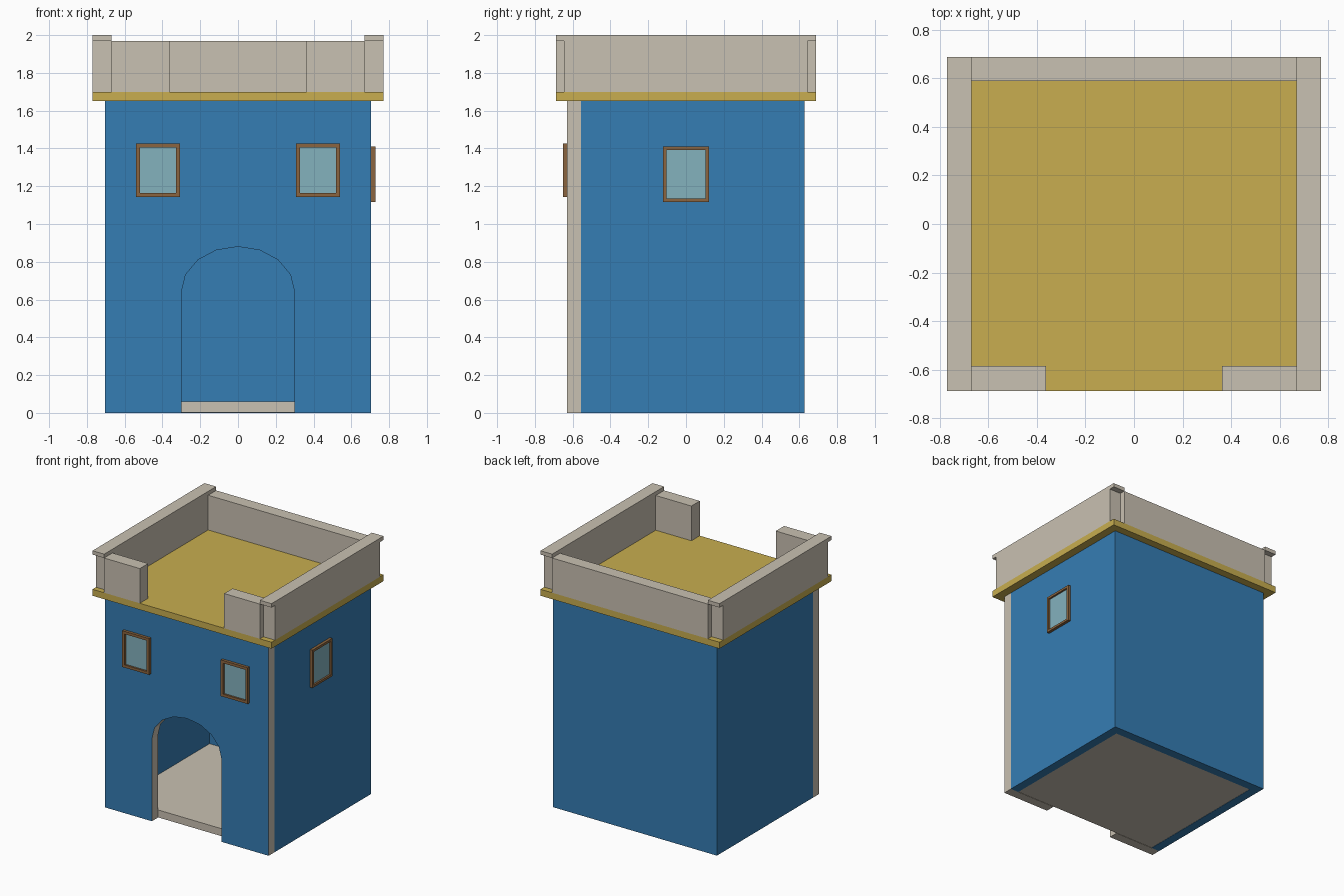
import bpy, bmesh, math
from mathutils import Vector

if "Cube" in bpy.data.objects:
    bpy.data.objects.remove(bpy.data.objects["Cube"])


def mat(name, rgb):
    m = bpy.data.materials.new(name)
    m.diffuse_color = (*rgb, 1)
    m.use_nodes = True
    m.node_tree.nodes["Principled BSDF"].inputs["Base Color"].default_value = m.diffuse_color
    return m


BLUE = mat("blue paint", (0.036, 0.205, 0.456))
STONE = mat("beige stone", (0.584, 0.533, 0.445))
GOLD = mat("ochre roof", (0.578, 0.423, 0.080))
GLASS = mat("pale glass", (0.231, 0.445, 0.515))
WOOD = mat("brown wood", (0.26, 0.13, 0.05))


def finish(bm, name, mats):
    bmesh.ops.recalc_face_normals(bm, faces=bm.faces)
    me = bpy.data.meshes.new(name)
    bm.to_mesh(me)
    bm.free()
    for m in mats:
        me.materials.append(m)
    ob = bpy.data.objects.new(name, me)
    bpy.context.collection.objects.link(ob)
    return ob


def box(name, lo, hi, m):
    bm = bmesh.new()
    bmesh.ops.create_cube(bm, size=1)
    for v in bm.verts:
        v.co = [(a + b) / 2 + c * (b - a) for a, b, c in zip(lo, hi, v.co)]
    return finish(bm, name, [m])


def extrude(name, pts, vec, mats):
    bm = bmesh.new()
    f = bm.faces.new([bm.verts.new(p) for p in pts])
    r = bmesh.ops.extrude_face_region(bm, geom=[f], use_keep_orig=True)
    vs = [g for g in r["geom"] if isinstance(g, bmesh.types.BMVert)]
    bmesh.ops.translate(bm, verts=vs, vec=Vector(vec))
    return finish(bm, name, mats)


W, YF, YI, YB, H, T = 0.705, -0.63, -0.556, 0.627, 1.65, 0.07

# side and back walls as one U-shaped shell
u = [(-W, YI), (-W, YB), (W, YB), (W, YI),
     (W - T, YI), (W - T, YB - T), (-W + T, YB - T), (-W + T, YI)]
extrude("shell_walls", [(x, y, 0) for x, y in u], (0, 0, H), [BLUE])

# front wall with arched doorway, blue on the front face only
arch = [(-0.3 * math.cos(math.pi * i / 8), 0.64 + 0.24 * math.sin(math.pi * i / 8))
        for i in range(9)]
prof = [(-W, 0), (-0.3, 0)] + arch + [(0.3, 0), (W, 0), (W, H), (-W, H)]
front = extrude("front_wall", [(x, YF, z) for x, z in prof], (0, YI - YF, 0), [STONE, BLUE])
for p in front.data.polygons:
    if p.normal.y < -0.9:
        p.material_index = 1

# floor and roof slabs
box("floor", (-W + T, YI, 0.002), (W - T, YB - T, 0.06), STONE)
box("roof_slab", (-0.77, -0.688, H), (0.77, 0.688, 1.70), GOLD)

# parapet
box("back_parapet", (-0.67, 0.59, 1.70), (0.67, 0.688, 1.97), STONE)
for s, side in ((-1, "left"), (1, "right")):
    def span(a, b):
        return sorted((s * a, s * b))
    a, b = span(0.67, 0.77)
    box(side + "_parapet", (a, -0.645, 1.70), (b, 0.643, 1.97), STONE)
    box(side + "_parapet_cap", (a, -0.688, 1.97), (b, 0.688, 2.0), STONE)
    a, b = span(0.363, 0.67)
    box(side + "_front_parapet", (a, -0.688, 1.70), (b, -0.585, 1.97), STONE)


# framed window: origin on wall, u along the wall, n outward
def window(name, c, u, n, w, h, t):
    c, u, n, z = Vector(c), Vector(u), Vector(n), Vector((0, 0, 1))
    bm = bmesh.new()
    corners = [(-1, -1), (1, -1), (1, 1), (-1, 1)]
    rings = []
    for inset, d in ((0, 0), (0, 0.022), (t, 0.022), (t, 0)):
        rings.append([bm.verts.new(c + u * i * (w / 2 - inset) + z * j * (h / 2 - inset) + n * d)
                      for i, j in corners])
    for k in range(4):
        r, q = rings[k], rings[(k + 1) % 4]
        for i in range(4):
            bm.faces.new((r[i], r[(i + 1) % 4], q[(i + 1) % 4], q[i]))
    finish(bm, name + "_frame", [WOOD])
    pts = [c + u * i * (w / 2 - t) + z * j * (h / 2 - t) for i, j in corners]
    extrude(name + "_glass", pts, n * 0.008, [GLASS])


for s, side in ((-1, "left"), (1, "right")):
    window("front_" + side + "_window", (s * 0.424, YF, 1.285), (1, 0, 0), (0, -1, 0),
           0.232, 0.282, 0.021)
window("side_window", (W, 0, 1.263), (0, 1, 0), (1, 0, 0), 0.242, 0.294, 0.018)
